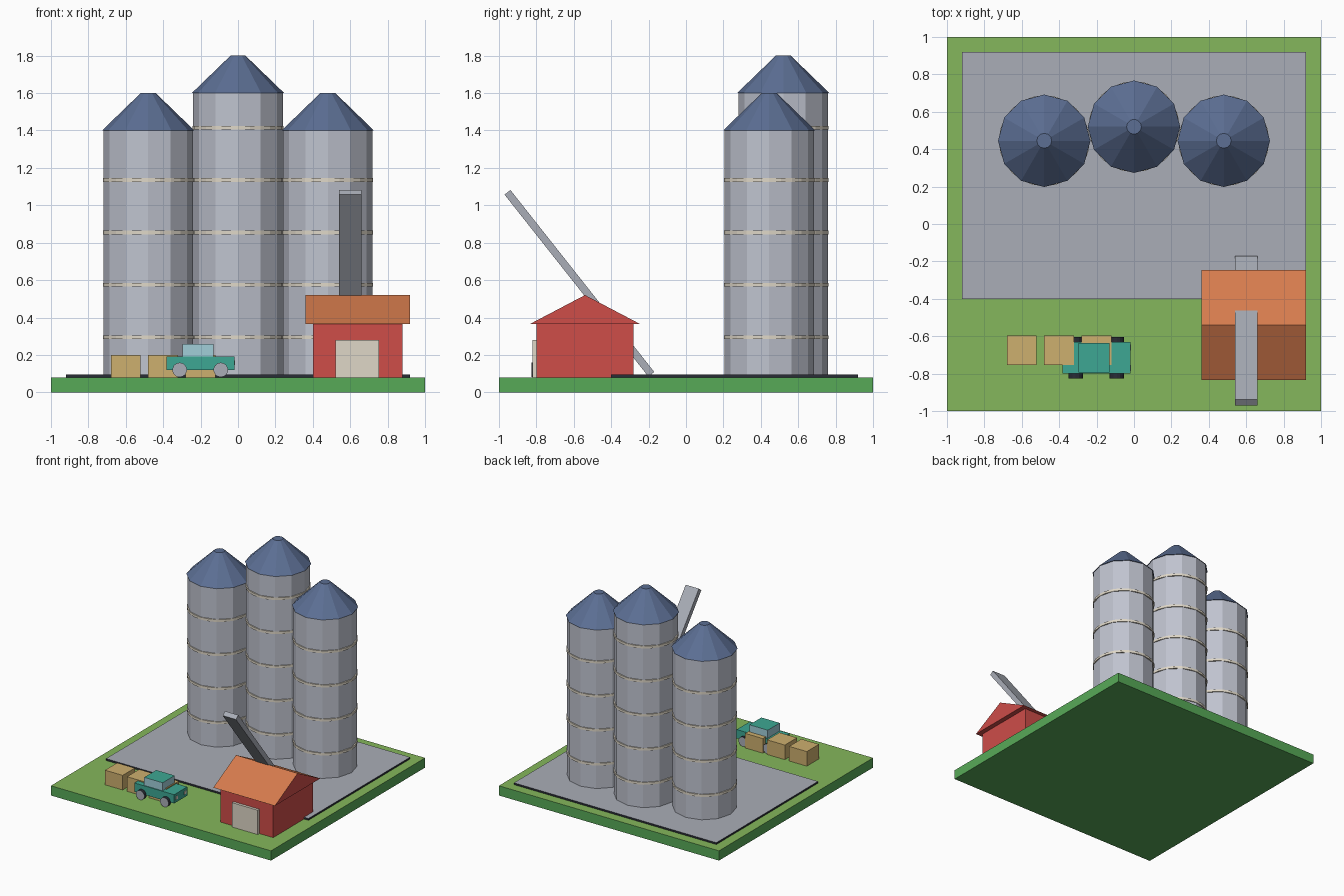
import bpy, bmesh, math
from mathutils import Matrix

if "Cube" in bpy.data.objects:
    bpy.data.objects.remove(bpy.data.objects["Cube"])


def mat(name, r, g, b):
    # sRGB 0-255 to linear diffuse colour
    m = bpy.data.materials.new(name)
    m.diffuse_color = [(c / 255) ** 2.2 for c in (r, g, b)] + [1]
    m.use_nodes = True
    m.node_tree.nodes["Principled BSDF"].inputs["Base Color"].default_value = m.diffuse_color
    return m


GRASS, SOIL = mat("grass", 132, 182, 92), mat("turf_edge", 88, 168, 88)
CONCRETE, DARK = mat("concrete", 168, 172, 182), mat("dark", 45, 48, 56)
STEEL, BLUE = mat("steel", 190, 194, 206), mat("roof_blue", 92, 110, 146)
CREAM, RED = mat("cream", 222, 214, 198), mat("barn_red", 205, 78, 74)
ORANGE, TEAL = mat("roof_orange", 212, 122, 78), mat("teal", 64, 166, 146)
GLASS, STRAW = mat("glass", 160, 205, 216), mat("straw", 204, 174, 110)


def finish(name, bm, mats, pick=None):
    # pick(normal) decides which faces take the second material
    bm.normal_update()
    bmesh.ops.recalc_face_normals(bm, faces=bm.faces)
    if pick:
        for f in bm.faces:
            f.material_index = int(pick(f.normal))
    me = bpy.data.meshes.new(name)
    bm.to_mesh(me)
    bm.free()
    for m in mats:
        me.materials.append(m)
    ob = bpy.data.objects.new(name, me)
    bpy.context.collection.objects.link(ob)
    return ob


def box(name, x, y, z, mats, pick=None):
    bm = bmesh.new()
    size = [b - a for a, b in (x, y, z)]
    mid = [(a + b) / 2 for a, b in (x, y, z)]
    bmesh.ops.create_cube(bm, size=1, matrix=Matrix.Translation(mid) @ Matrix.Diagonal((*size, 1)))
    return finish(name, bm, mats, pick)


def cone(name, loc, r1, r2, depth, n, mats, rot=None, pick=None):
    bm = bmesh.new()
    m = Matrix.Translation(loc) @ (rot or Matrix())
    bmesh.ops.create_cone(bm, cap_ends=True, segments=n, radius1=r1, radius2=r2, depth=depth, matrix=m)
    return finish(name, bm, mats, pick)


def up(n):
    return n.z > 0.3


# Ground and yard
box("ground", (-1, 1), (-1, 1), (0, 0.08), [SOIL, GRASS], up)
box("yard_slab", (-0.92, 0.92), (-0.40, 0.92), (0.08, 0.095), [DARK, CONCRETE], up)

# Silos with bands and conical roofs
for label, x, y, top in (("left", -0.48, 0.445, 1.4), ("middle", 0, 0.52, 1.6), ("right", 0.48, 0.445, 1.4)):
    half = (top - 0.09) / 2
    cone(f"silo_body_{label}", (x, y, 0.09 + half), 0.24, 0.24, 2 * half, 12, [STEEL])
    cone(f"silo_roof_{label}", (x, y, top + 0.1), 0.247, 0.04, 0.2, 12, [BLUE])
    for i in range(5 if top > 1.5 else 4):
        cone(f"silo_band_{label}_{i}", (x, y, 0.295 + 0.28 * i), 0.243, 0.243, 0.02, 24, [CREAM])

# Barn walls, gabled roof and door
box("barn_walls", (0.40, 0.88), (-0.80, -0.28), (0.08, 0.37), [RED])
bm = bmesh.new()
face = bm.faces.new([bm.verts.new(p) for p in ((0.36, -0.835, 0.365), (0.36, -0.245, 0.365), (0.36, -0.54, 0.52))])
ext = bmesh.ops.extrude_face_region(bm, geom=[face], use_keep_orig=True)
bmesh.ops.translate(bm, verts=[v for v in ext["geom"] if isinstance(v, bmesh.types.BMVert)], vec=(0.56, 0, 0))
finish("barn_roof", bm, [RED, ORANGE], up)
box("barn_door", (0.52, 0.755), (-0.822, -0.79), (0.08, 0.28), [CREAM])

# Conveyor leaning through the barn
conveyor = box("conveyor", (-0.06, 0.06), (-0.02, 0.02), (-0.62, 0.62), [CONCRETE])
conveyor.location = (0.60, -0.57, 0.583)
conveyor.rotation_euler.x = math.atan2(0.77, 0.974)

# Straw bales
for i in range(3):
    x = -0.68 + 0.2 * i
    box(f"bale_{i}", (x, x + 0.16), (-0.755, -0.597), (0.08, 0.20), [STRAW])

# Truck
box("truck_body", (-0.382, -0.02), (-0.80, -0.63), (0.12, 0.192), [TEAL])
box("truck_cab", (-0.297, -0.13), (-0.793, -0.637), (0.192, 0.258), [GLASS, TEAL], up)
side = Matrix.Rotation(math.pi / 2, 4, "X")
for x in (-0.312, -0.092):
    for y in (-0.81, -0.62):
        cone("truck_wheel", (x, y, 0.12), 0.039, 0.039, 0.03, 14, [DARK, CONCRETE], side, lambda n: abs(n.y) > 0.9)
for y in (-0.77, -0.66):
    box("truck_headlight", (-0.025, -0.015), (y - 0.015, y + 0.015), (0.145, 0.17), [CREAM])
